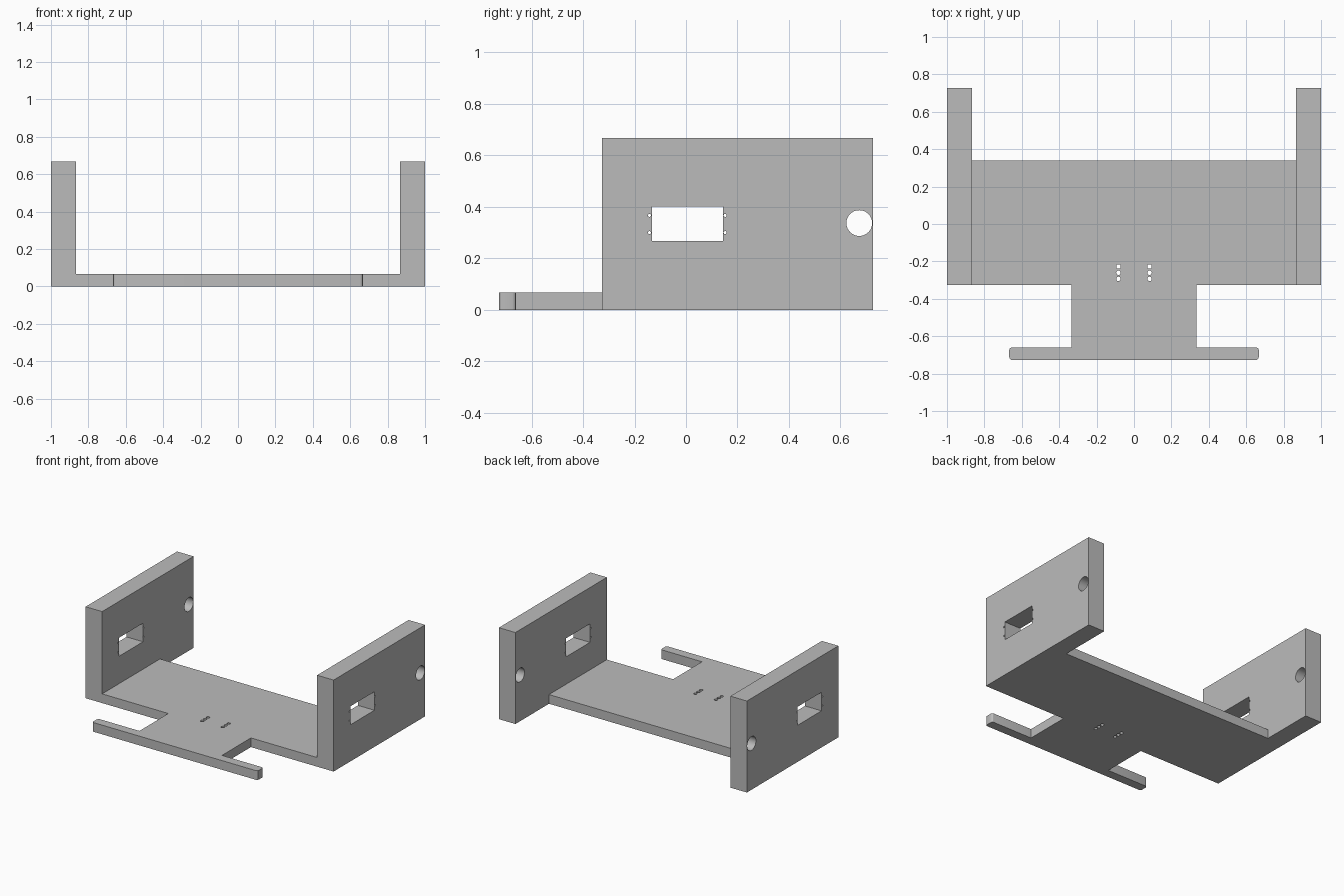
import bpy, bmesh, math
from mathutils import Matrix, Vector

cube = bpy.data.objects.get("Cube")
if cube:
    bpy.data.objects.remove(cube, do_unlink=True)

grey = bpy.data.materials.new("plain grey")
grey.use_nodes = True
colour = (0.5, 0.5, 0.5, 1)
grey.diffuse_color = colour
grey.node_tree.nodes["Principled BSDF"].inputs["Base Color"].default_value = colour

THICK = 0.067      # floor height
WALL = 0.133       # wall thickness
FRONT = -0.327     # front edge of floor and walls
END = 0.727        # rear end of walls, front end of bar


def finish(name, bm):
    bmesh.ops.recalc_face_normals(bm, faces=bm.faces)
    mesh = bpy.data.meshes.new(name)
    bm.to_mesh(mesh)
    bm.free()
    mesh.materials.append(grey)
    obj = bpy.data.objects.new(name, mesh)
    bpy.context.collection.objects.link(obj)
    return obj


def add_box(bm, low, high):
    low, high = Vector(low), Vector(high)
    m = Matrix.Translation((low + high) / 2) @ Matrix.Diagonal((*(high - low), 1))
    bmesh.ops.create_cube(bm, size=1, matrix=m)


def add_rod(bm, centre, radius, depth, axis, sides):
    turn = Matrix.Rotation(math.pi / 2, 4, "Y") if axis == "X" else Matrix()
    bmesh.ops.create_cone(bm, cap_ends=True, segments=sides, radius1=radius,
                          radius2=radius, depth=depth,
                          matrix=Matrix.Translation(centre) @ turn)


def cut(obj, bm):
    cutter = finish("hole_cutter", bm)
    cutter.hide_render = True
    mod = obj.modifiers.new("holes", "BOOLEAN")
    mod.operation, mod.solver, mod.object = "DIFFERENCE", "EXACT", cutter
    bpy.ops.object.select_all(action="DESELECT")
    bpy.context.view_layer.objects.active = obj
    obj.select_set(True)
    bpy.ops.object.modifier_apply(modifier=mod.name)
    bpy.data.objects.remove(cutter, do_unlink=True)
    bpy.ops.object.shade_smooth_by_angle(angle=math.radians(30))


# Floor plate with its front tongue and cross bar, as one extruded outline
half = [(1 - WALL, 0.34), (1 - WALL, FRONT), (0.333, FRONT), (0.333, -0.66)]
r = 0.015
for cx, cy, start in ((0.667 - r, -0.66 - r, 90), (0.667 - r, r - END, 0)):
    for step in range(4):
        a = math.radians(start - step * 30)
        half.append((cx + r * math.cos(a), cy + r * math.sin(a)))
outline = half + [(-x, y) for x, y in reversed(half)]
bm = bmesh.new()
base = bm.faces.new([bm.verts.new((x, y, 0)) for x, y in outline])
top = bmesh.ops.extrude_face_region(bm, geom=[base])["geom"]
bmesh.ops.translate(bm, vec=(0, 0, THICK),
                    verts=[v for v in top if isinstance(v, bmesh.types.BMVert)])
floor = finish("floor_plate", bm)

# Two rows of pin holes
bm = bmesh.new()
for x in (-0.083, 0.083):
    for row in range(3):
        add_rod(bm, (x, -0.227 - row / 30, THICK / 2), 0.012, 0.2, "Z", 16)
cut(floor, bm)

# Side walls with a motor window, four screw holes and a rear axle hole
for side, name in ((1, "left_wall"), (-1, "right_wall")):
    x = side * (1 - WALL / 2)
    bm = bmesh.new()
    add_box(bm, (x - WALL / 2, FRONT, 0), (x + WALL / 2, END, 0.667))
    wall = finish(name, bm)
    bm = bmesh.new()
    add_box(bm, (x - 0.1, -0.133, 0.267), (x + 0.1, 0.144, 0.402))
    add_rod(bm, (x, 0.673, 0.337), 0.05, 0.3, "X", 48)
    for y in (-0.142, 0.152):
        for z in (0.3, 0.367):
            add_rod(bm, (x, y, z), 0.006, 0.3, "X", 12)
    cut(wall, bm)
